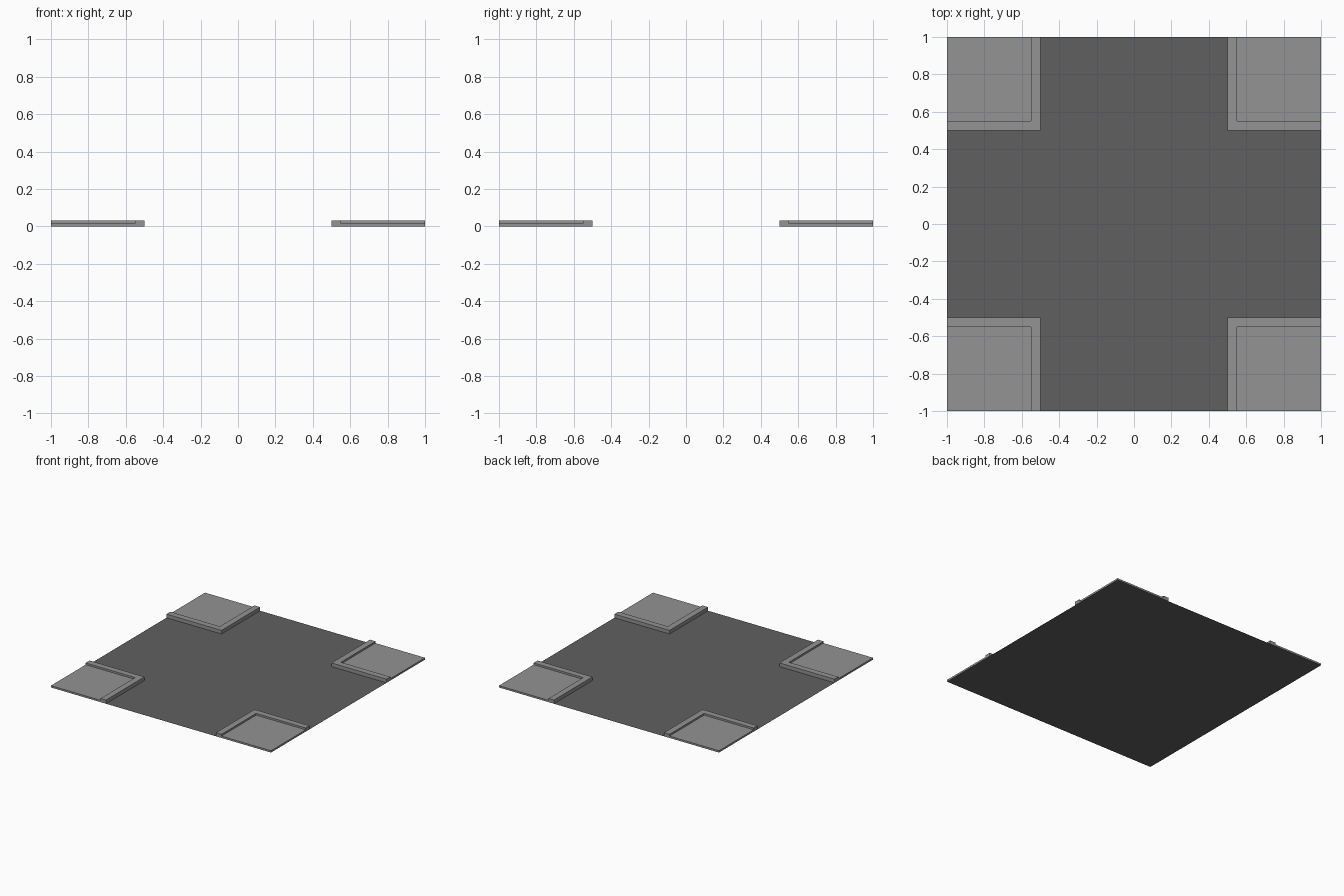
import bpy, bmesh

if "Cube" in bpy.data.objects:
    bpy.data.objects.remove(bpy.data.objects["Cube"])

def material(name, v):
    m = bpy.data.materials.new(name)
    m.diffuse_color = (v, v, v, 1)
    m.use_nodes = True
    m.node_tree.nodes["Principled BSDF"].inputs["Base Color"].default_value = m.diffuse_color
    return m

asphalt = material("asphalt grey", 0.117)
concrete = material("concrete grey", 0.292)

def make_object(name, bm, mat):
    me = bpy.data.meshes.new(name)
    bm.to_mesh(me)
    bm.free()
    me.materials.append(mat)
    ob = bpy.data.objects.new(name, me)
    bpy.context.collection.objects.link(ob)
    return ob

def prism(name, outline, height, mat):
    """Extrude a flat outline upward from z = 0, open underneath."""
    bm = bmesh.new()
    bottom = [bm.verts.new((x, y, 0)) for x, y in outline]
    top = [bm.verts.new((x, y, height)) for x, y in outline]
    n = len(outline)
    bm.faces.new(top)
    for i in range(n):
        j = (i + 1) % n
        bm.faces.new((bottom[i], bottom[j], top[j], top[i]))
    bmesh.ops.recalc_face_normals(bm, faces=bm.faces)
    if sum(f.normal.z for f in bm.faces) < 0:
        bmesh.ops.reverse_faces(bm, faces=bm.faces)
    return make_object(name, bm, mat)

# Road sheet: single flat square
bm = bmesh.new()
bmesh.ops.create_grid(bm, x_segments=1, y_segments=1, size=1)
make_object("road", bm, asphalt)

# Four raised corners: L-shaped kerb around a lower pavement slab
EDGE, INNER = 0.5, 0.55
KERB_H, SLAB_H = 0.03, 0.015
kerb = [(EDGE, EDGE), (1, EDGE), (1, INNER), (INNER, INNER), (INNER, 1), (EDGE, 1)]
slab = [(INNER, INNER), (1, INNER), (1, 1), (INNER, 1)]
for sx, side in ((-1, "left"), (1, "right")):
    for sy, end in ((-1, "front"), (1, "back")):
        prism(f"kerb_{end}_{side}", [(sx * x, sy * y) for x, y in kerb], KERB_H, concrete)
        prism(f"pavement_{end}_{side}", [(sx * x, sy * y) for x, y in slab], SLAB_H, concrete)
